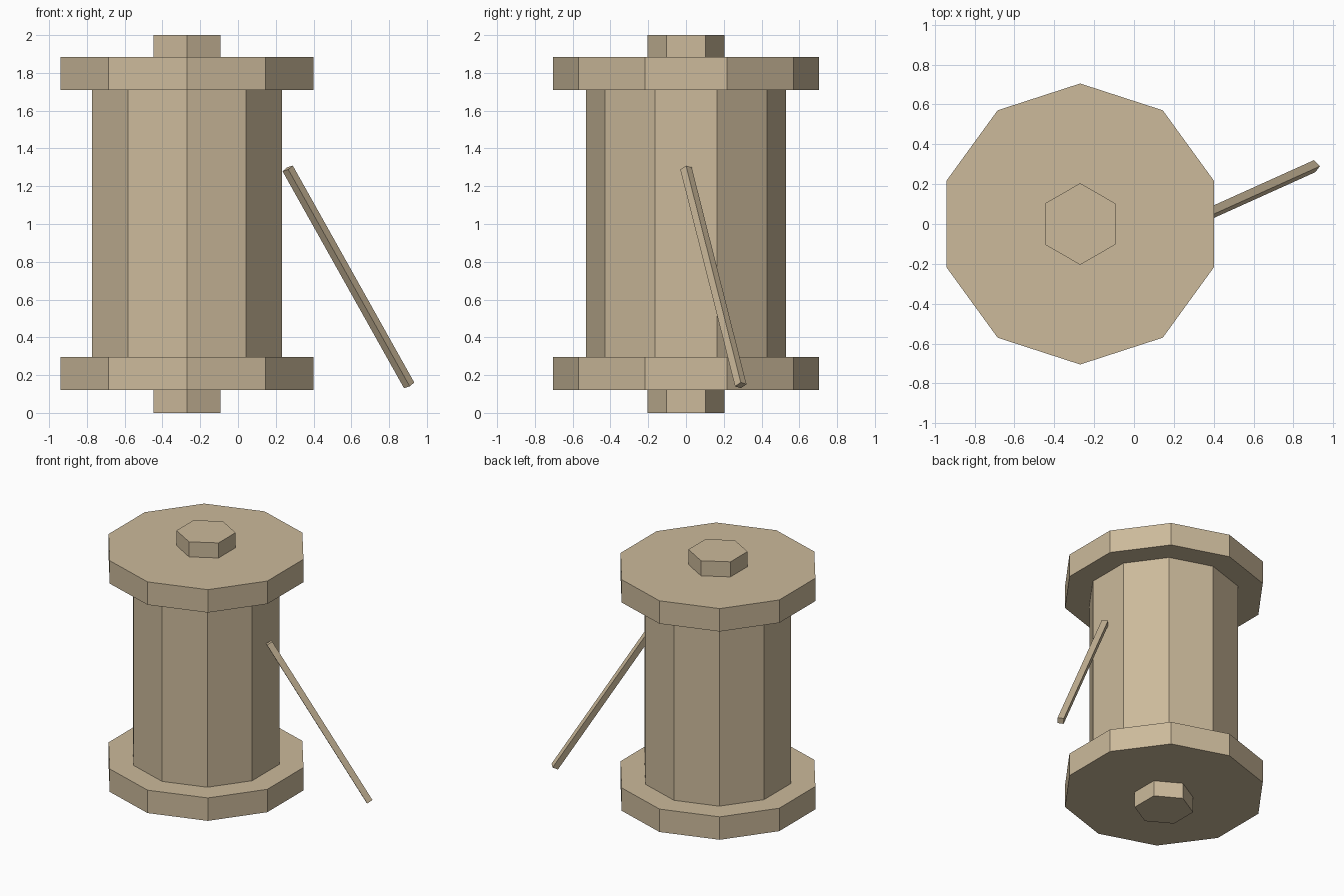
import bpy
import math
from mathutils import Vector, Matrix

default = bpy.data.objects.get("Cube")
if default:
    bpy.data.objects.remove(default, do_unlink=True)

# Single wood colour
wood = bpy.data.materials.new("tan_wood")
wood.use_nodes = True
TAN = (0.604, 0.491, 0.328, 1.0)
wood.diffuse_color = TAN
wood.node_tree.nodes["Principled BSDF"].inputs["Base Color"].default_value = TAN

AXIS_X = -0.27


def prism(name, sides, radius, depth):
    """Flat-sided prism with one corner pointing to +y."""
    bpy.ops.mesh.primitive_cylinder_add(vertices=sides, radius=radius, depth=depth)
    obj = bpy.context.object
    obj.name = name
    obj.data.materials.append(wood)
    return obj


def upright(name, sides, radius, low, high):
    obj = prism(name, sides, radius, high - low)
    obj.location = (AXIS_X, 0, (low + high) / 2)
    return obj


# Spool: core, two end discs, and a hexagonal hub on each end
upright("core", 10, 0.53, 0.295, 1.71)
upright("bottom_disc", 10, 0.705, 0.12, 0.295)
upright("top_disc", 10, 0.705, 1.71, 1.885)
upright("bottom_hub", 6, 0.205, 0, 0.12)
upright("top_hub", 6, 0.205, 1.885, 2)

# Thin square rod leaning against the core
foot = Vector((0.906, 0.29, 0.146))
tip = Vector((0.263, 0.0, 1.294))
along = (tip - foot).normalized()
side = Vector((0, 1, 0))
side = (side - along * side.dot(along)).normalized()
across = side.cross(along)
rod = prism("leaning_rod", 4, 0.031, (tip - foot).length)
turn = Matrix((across, side, along)).transposed().to_4x4()
rod.matrix_world = Matrix.Translation((foot + tip) / 2) @ turn
